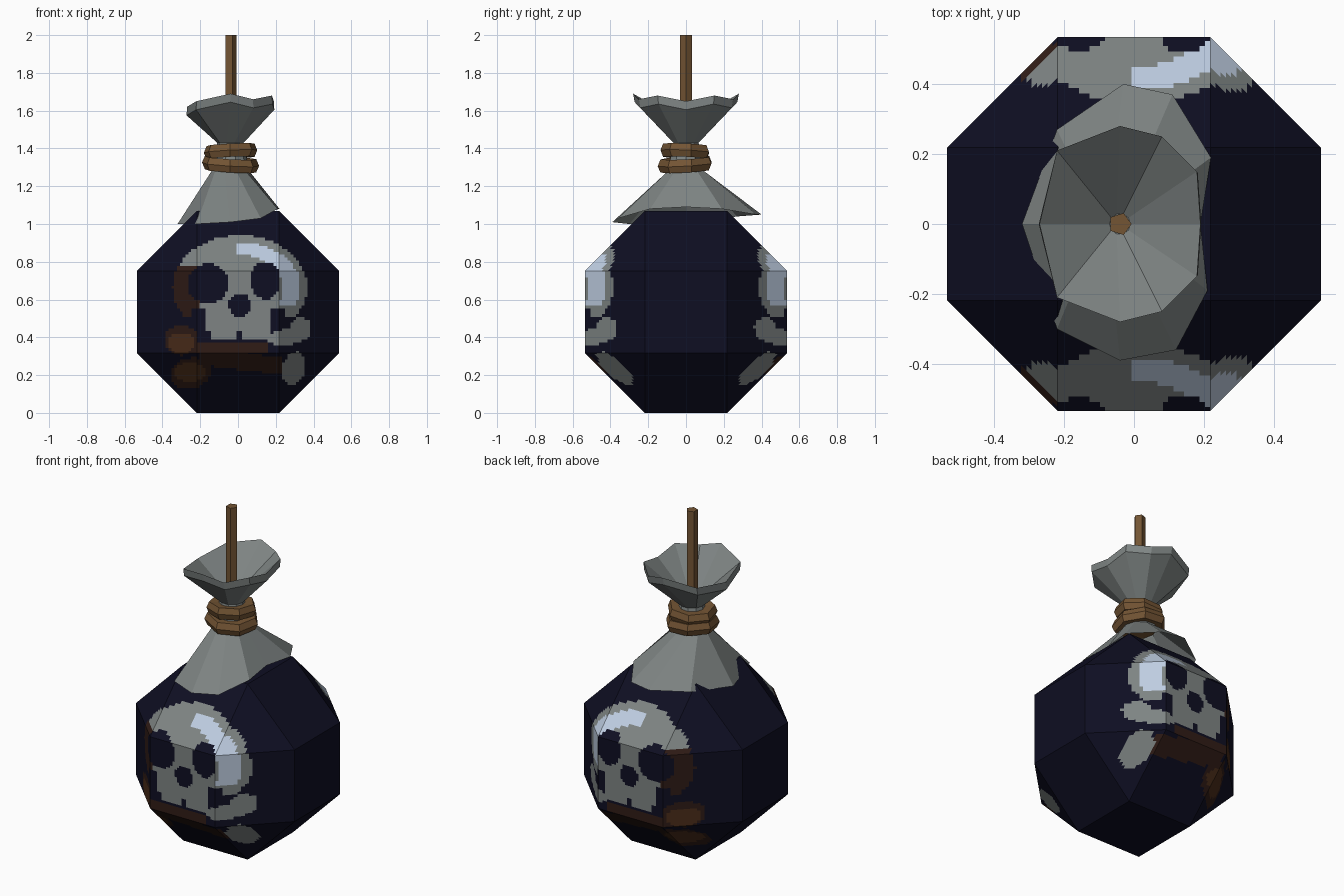
import bpy, bmesh, math
from mathutils import Vector

if "Cube" in bpy.data.objects:
    bpy.data.objects.remove(bpy.data.objects["Cube"])


def lin(c):
    c /= 255
    return c / 12.92 if c <= 0.04045 else ((c + 0.055) / 1.055) ** 2.4


def material(name, r, g, b):
    m = bpy.data.materials.new(name)
    m.diffuse_color = (lin(r), lin(g), lin(b), 1)
    m.use_nodes = True
    m.node_tree.nodes["Principled BSDF"].inputs["Base Color"].default_value = m.diffuse_color
    return m


NAVY = material("navy", 14, 14, 34)
GREY = material("cloth grey", 126, 132, 131)
PALE = material("pale highlight", 190, 205, 225)
DARK = material("dark brown", 48, 28, 22)
RUST = material("rust brown", 76, 46, 26)
ROPE = material("rope brown", 116, 85, 52)


def finish(bm, name, mats):
    me = bpy.data.meshes.new(name)
    bm.to_mesh(me)
    bm.free()
    for m in mats:
        me.materials.append(m)
    ob = bpy.data.objects.new(name, me)
    bpy.context.collection.objects.link(ob)
    return ob


def loft(name, rings, mat, caps=(False, False)):
    """Skin a list of equal-length point rings."""
    bm = bmesh.new()
    rows = [[bm.verts.new(p) for p in ring] for ring in rings]
    n = len(rows[0])
    for a, b in zip(rows, rows[1:]):
        for i in range(n):
            j = (i + 1) % n
            bm.faces.new((a[i], a[j], b[j], b[i]))
    for row, cap in zip((rows[0], rows[-1]), caps):
        if cap:
            bm.faces.new(row)
    bmesh.ops.recalc_face_normals(bm, faces=bm.faces)
    return finish(bm, name, [mat])


def circle(n, r, z, cx=-0.04, turn=math.pi, tilt=0.0, ry=None):
    pts = []
    for i in range(n):
        a = turn - 2 * math.pi * i / n
        x, y = r * math.cos(a), (ry or r) * math.sin(a)
        pts.append((cx + x, y, z + tilt * (x - y)))
    return pts


# Painted skull and crossbones, as a rule on x and z (same on front and back)
def inside(x, z, cx, cz, rx, rz, slope=0.0):
    dx = x - cx
    return (dx / rx) ** 2 + ((z - cz - slope * dx) / rz) ** 2 < 1


def paint(x, z):
    # eyes and nose
    if (inside(x, z, -0.16, 0.685, 0.11, 0.105) or inside(x, z, 0.145, 0.70, 0.08, 0.10)
            or inside(x, z, 0.01, 0.57, 0.058, 0.065)):
        return 0
    # cranium
    if inside(x, z, 0.01, 0.665, 0.355, 0.275) and z > 0.5 and (abs(x) > 0.24 or z > 0.55):
        if x < -0.2 and z < 0.78:
            return 3
        if inside(x, z, 0.0, 0.67, 0.33, 0.235) and not inside(x, z, -0.01, 0.66, 0.25, 0.18):
            if x > -0.01 and z > 0.57:
                return 2
        return 1
    # cheeks and jaw with teeth gaps
    if abs(x) < 0.18 and 0.385 < z < 0.56:
        if z < 0.43 and (x < -0.14 or abs(x - 0.01) < 0.015):
            return 0
        return 1
    # right bone ends
    if (inside(x, z, 0.335, 0.455, 0.055, 0.05) or inside(x, z, 0.27, 0.405, 0.11, 0.045, 0.15)
            or inside(x, z, 0.295, 0.235, 0.065, 0.085, 0.3)):
        return 1
    # left bone ends
    if inside(x, z, -0.30, 0.37, 0.07, 0.055) or inside(x, z, -0.25, 0.215, 0.085, 0.05):
        return 4
    if inside(x, z, -0.30, 0.385, 0.09, 0.08) or inside(x, z, -0.25, 0.21, 0.11, 0.08, 0.1):
        return 3
    # crossing bone shafts
    if -0.24 < x < 0.16 and abs(z - 0.345) < 0.025:
        return 3
    if -0.2 < x < 0.24 and abs(z - 0.275 + 0.12 * x) < 0.045:
        return 3
    return 0


# Round sack body: a cube with evenly bevelled edges
R, B = 0.534, 0.316
bm = bmesh.new()
bmesh.ops.create_cube(bm, size=2 * R)
bmesh.ops.bevel(bm, geom=bm.edges[:], offset=B, offset_type='OFFSET', segments=1,
                profile=0.5, affect='EDGES')
bmesh.ops.translate(bm, verts=bm.verts[:], vec=(0, 0, R))
STEP = 0.015


def slice_body(co, no):
    geom = bm.verts[:] + bm.edges[:] + bm.faces[:]
    bmesh.ops.bisect_plane(bm, geom=geom, dist=1e-5, plane_co=co, plane_no=no)


for i in range(54):
    slice_body((-0.3975 + i * STEP, 0, 0), (1, 0, 0))
for i in range(57):
    slice_body((0, 0, 0.1175 + i * STEP), (0, 0, 1))
for f in bm.faces:
    c = f.calc_center_median()
    if abs(c.y) > 0.23 and 0.11 < c.z < 0.96:
        f.material_index = paint(c.x, c.z)
bmesh.ops.dissolve_limit(bm, angle_limit=0.01, verts=bm.verts[:], edges=bm.edges[:],
                         delimit={'MATERIAL'})
finish(bm, "sack_body", [NAVY, GREY, PALE, DARK, RUST])

# Cloth gathered at the neck: draped skirt, tie, flared mouth and its inside
skirt = [(-.32, 0, 1.0), (-.22, .27, 1.04), (-.03, .40, 1.05), (.11, .37, 1.05),
         (.22, .19, 1.08), (.19, 0, 1.09), (.21, -.19, 1.08), (.12, -.36, 1.03),
         (-.04, -.39, 1.01), (-.22, -.30, 1.0)]
rim = [(-.27, 0, 1.62), (-.22, .21, 1.65), (-.04, .28, 1.69), (.08, .25, 1.66),
       (.18, .15, 1.68), (.19, 0, 1.65), (.18, -.15, 1.68), (.08, -.25, 1.66),
       (-.04, -.28, 1.69), (-.22, -.21, 1.65)]
lip = [(-0.04 + (x + 0.04) * 1.01, y * 0.97, z - 0.045) for x, y, z in rim]
loft("gathered_cloth", [skirt, circle(10, 0.10, 1.28), circle(10, 0.07, 1.43),
                        lip, rim, circle(10, 0.03, 1.46)], GREY, (False, True))

# Two rope coils around the neck
for name, z, r, ry, tilt in (("lower_rope", 1.315, 0.155, 0.15, -0.06),
                             ("upper_rope", 1.385, 0.145, 0.135, 0.05)):
    loft(name, [circle(7, r * s, z + dz, turn=2.9, tilt=tilt, ry=ry * s)
                for s, dz in ((0.5, -0.03), (0.9, -0.035), (1, 0), (0.9, 0.035), (0.5, 0.03))],
         ROPE, (True, True))

# Five-sided stick
loft("stick", [circle(5, 0.033, z, turn=0) for z in (1.4, 2.0)], ROPE, (True, True))
